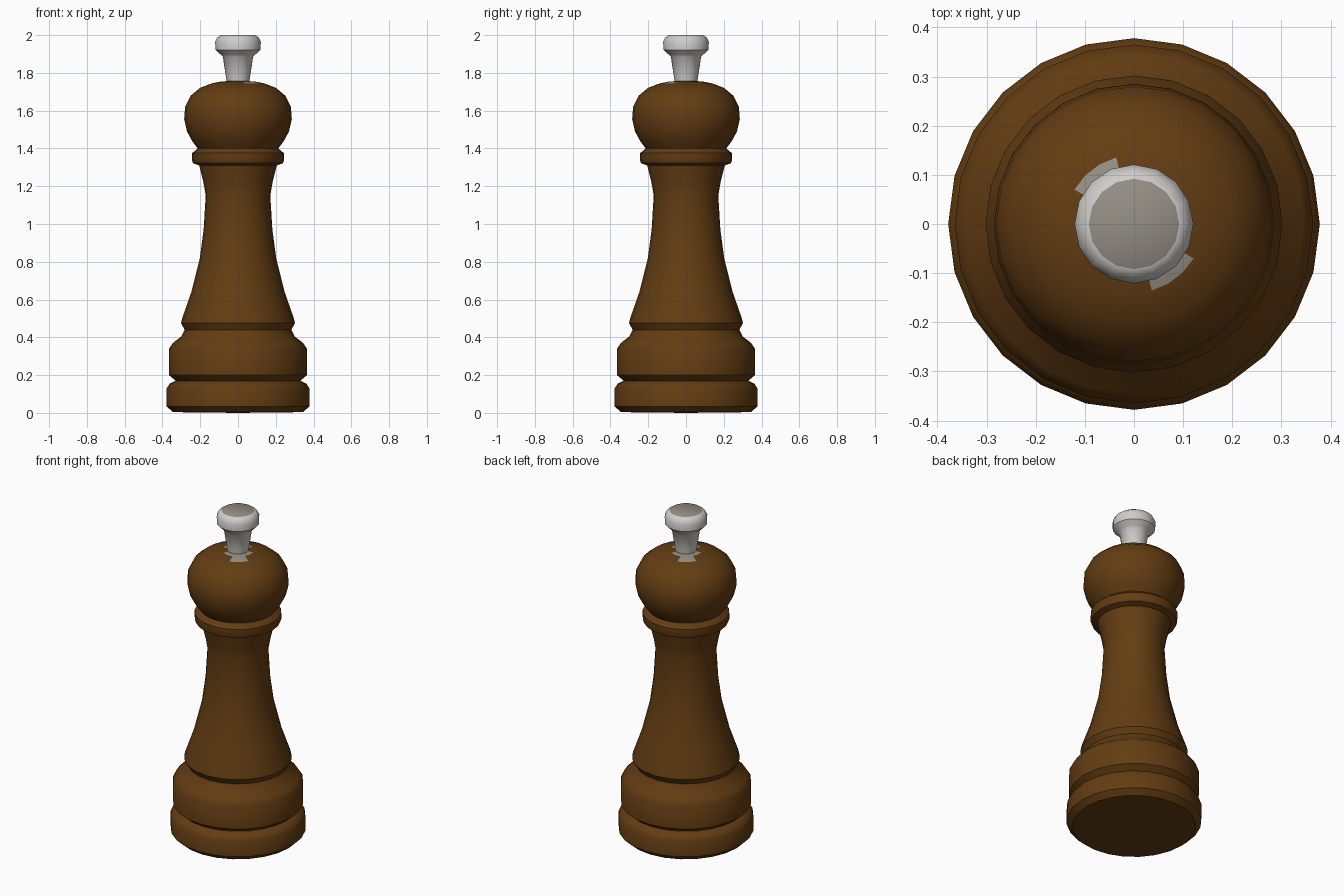
import bpy, bmesh, math

if "Cube" in bpy.data.objects:
    bpy.data.objects.remove(bpy.data.objects["Cube"])

SEGMENTS = 24


def material(name, color):
    m = bpy.data.materials.new(name)
    m.diffuse_color = (*color, 1)
    m.use_nodes = True
    m.node_tree.nodes["Principled BSDF"].inputs["Base Color"].default_value = m.diffuse_color
    return m


wood = material("brown_wood", (0.125, 0.046, 0.006))
metal = material("light_metal", (0.62, 0.61, 0.59))
grey = material("warm_grey", (0.30, 0.275, 0.235))


def lathe(name, profile, materials, rule=None, segments=SEGMENTS):
    """Turn a (radius, height) profile about z; radius 0 closes the end."""
    bm = bmesh.new()
    rings = []
    for r, z in profile:
        if r == 0:
            rings.append([bm.verts.new((0, 0, z))] * segments)
        else:
            rings.append([bm.verts.new((r * math.cos(a), r * math.sin(a), z))
                          for a in (2 * math.pi * i / segments for i in range(segments))])
    for low, high in zip(rings, rings[1:]):
        for i in range(segments):
            j = (i + 1) % segments
            corners = list(dict.fromkeys((low[i], low[j], high[j], high[i])))
            face = bm.faces.new(corners)
            if rule:
                face.material_index = rule(face.calc_center_median())
    mesh = bpy.data.meshes.new(name)
    bm.to_mesh(mesh)
    bm.free()
    for m in materials:
        mesh.materials.append(m)
    ob = bpy.data.objects.new(name, mesh)
    bpy.context.collection.objects.link(ob)
    bpy.ops.object.select_all(action='DESELECT')
    ob.select_set(True)
    bpy.context.view_layer.objects.active = ob
    bpy.ops.object.shade_smooth_by_angle(angle=math.radians(42))
    return ob


# Foot ring
lathe("foot_ring", [(0, 0), (0.345, 0.004), (0.378, 0.035), (0.378, 0.13),
                    (0.362, 0.155), (0.33, 0.17)], [wood])
# Plinth drum with sloped shoulder
lathe("plinth", [(0.33, 0.17), (0.365, 0.20), (0.365, 0.34), (0.345, 0.37),
                 (0.30, 0.405), (0.282, 0.44)], [wood])
# Flared, waisted shaft
lathe("shaft", [(0.282, 0.44), (0.302, 0.475), (0.296, 0.50), (0.247, 0.64),
                (0.202, 0.82), (0.182, 0.97), (0.171, 1.15), (0.183, 1.22),
                (0.205, 1.31)], [wood])
# Collar
lathe("collar", [(0.205, 1.31), (0.238, 1.322), (0.244, 1.34), (0.243, 1.375),
                 (0.213, 1.40)], [wood])


# Grey lobes at the foot of the finial, on opposite sides of the head
def head_color(c):
    r, a = math.hypot(c.x, c.y), math.atan2(c.y, c.x)
    off = abs(math.sin(a + math.radians(52)))
    return int(r < 0.09 and off < 0.9 or r < 0.14 and off < 0.36)


lathe("head", [(0.213, 1.40), (0.243, 1.44), (0.27, 1.49), (0.285, 1.555),
               (0.28, 1.62), (0.25, 1.68), (0.20, 1.721), (0.14, 1.744),
               (0.09, 1.754), (0.05, 1.757)], [wood, grey], head_color)


# Finial knob with a grey cap
lathe("finial", [(0.057, 1.735), (0.064, 1.78), (0.08, 1.885), (0.092, 1.897),
                 (0.119, 1.922), (0.121, 1.965), (0.109, 1.988), (0.092, 2.0),
                 (0, 2.0)], [metal, grey],
      lambda c: int(c.z > 1.999), 16)
